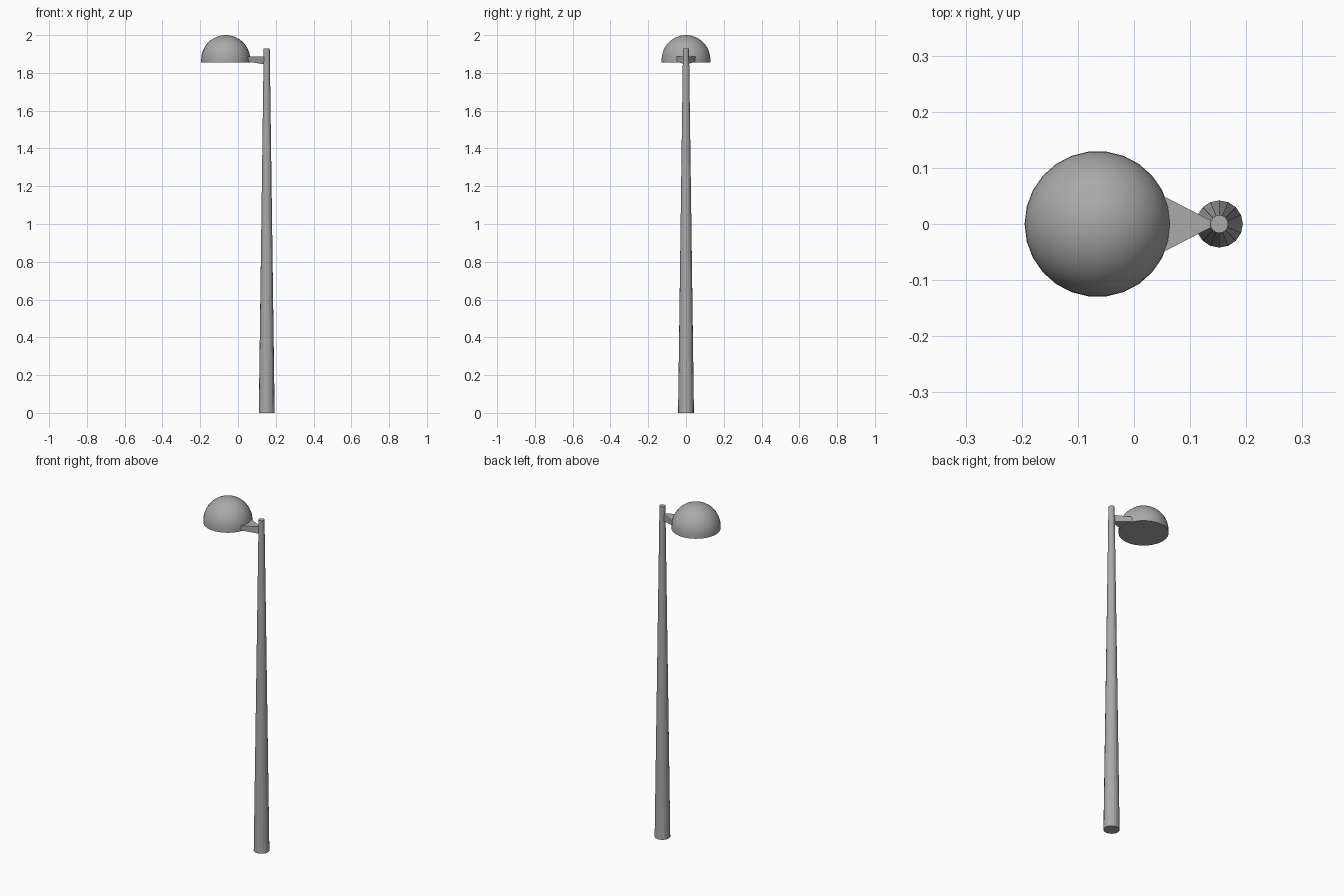
import bpy, bmesh
from math import sin, cos, pi, radians

if "Cube" in bpy.data.objects:
    bpy.data.objects.remove(bpy.data.objects["Cube"])

# Dark grey shared by all parts
grey = bpy.data.materials.new("dark_grey")
grey.diffuse_color = (0.4, 0.4, 0.4, 1)
grey.use_nodes = True
grey.node_tree.nodes["Principled BSDF"].inputs["Base Color"].default_value = grey.diffuse_color


def make_object(name, bm, smooth_angle):
    bmesh.ops.recalc_face_normals(bm, faces=bm.faces[:])
    mesh = bpy.data.meshes.new(name)
    bm.to_mesh(mesh)
    bm.free()
    mesh.materials.append(grey)
    obj = bpy.data.objects.new(name, mesh)
    bpy.context.collection.objects.link(obj)
    bpy.ops.object.select_all(action='DESELECT')
    obj.select_set(True)
    bpy.context.view_layer.objects.active = obj
    bpy.ops.object.shade_smooth_by_angle(angle=radians(smooth_angle))
    return obj


def lathe(name, profile, steps, location, smooth_angle):
    """Turn an (r, z) profile about the vertical axis."""
    bm = bmesh.new()
    verts = [bm.verts.new((r, 0, z)) for r, z in profile]
    edges = [bm.edges.new(pair) for pair in zip(verts, verts[1:])]
    bmesh.ops.spin(bm, geom=verts + edges, cent=(0, 0, 0), axis=(0, 0, 1),
                   angle=2 * pi, steps=steps, use_duplicate=False)
    bmesh.ops.remove_doubles(bm, verts=bm.verts[:], dist=1e-5)
    obj = make_object(name, bm, smooth_angle)
    obj.location = location
    return obj


# Tapered pole
lathe("pole", [(0, 0), (0.042, 0), (0.016, 1.93), (0, 1.93)], 16,
      (0.152, 0, 0), 15)

# Domed lamp shade with a short straight rim and a flat underside
R, RINGS = 0.13, 12
dome = [(0, 1.855), (R, 1.855)]
dome += [(R * cos(a), 1.87 + R * sin(a))
         for a in (i * pi / 2 / RINGS for i in range(RINGS + 1))]
lathe("lamp_shade", dome, 26, (-0.065, 0, 0), 40)

# Wedge-shaped arm, narrow at the pole and flaring into the shade
bm = bmesh.new()
sections = [(0.050, 0.051, 1.860, 1.886), (0.145, 0.002, 1.844, 1.886)]
loops = [[bm.verts.new((x, y, z))
          for y, z in ((-w, lo), (w, lo), (w, hi), (-w, hi))]
         for x, w, lo, hi in sections]
for loop in loops:
    bm.faces.new(loop)
for i in range(4):
    j = (i + 1) % 4
    bm.faces.new((loops[0][i], loops[0][j], loops[1][j], loops[1][i]))
make_object("arm", bm, 15)
